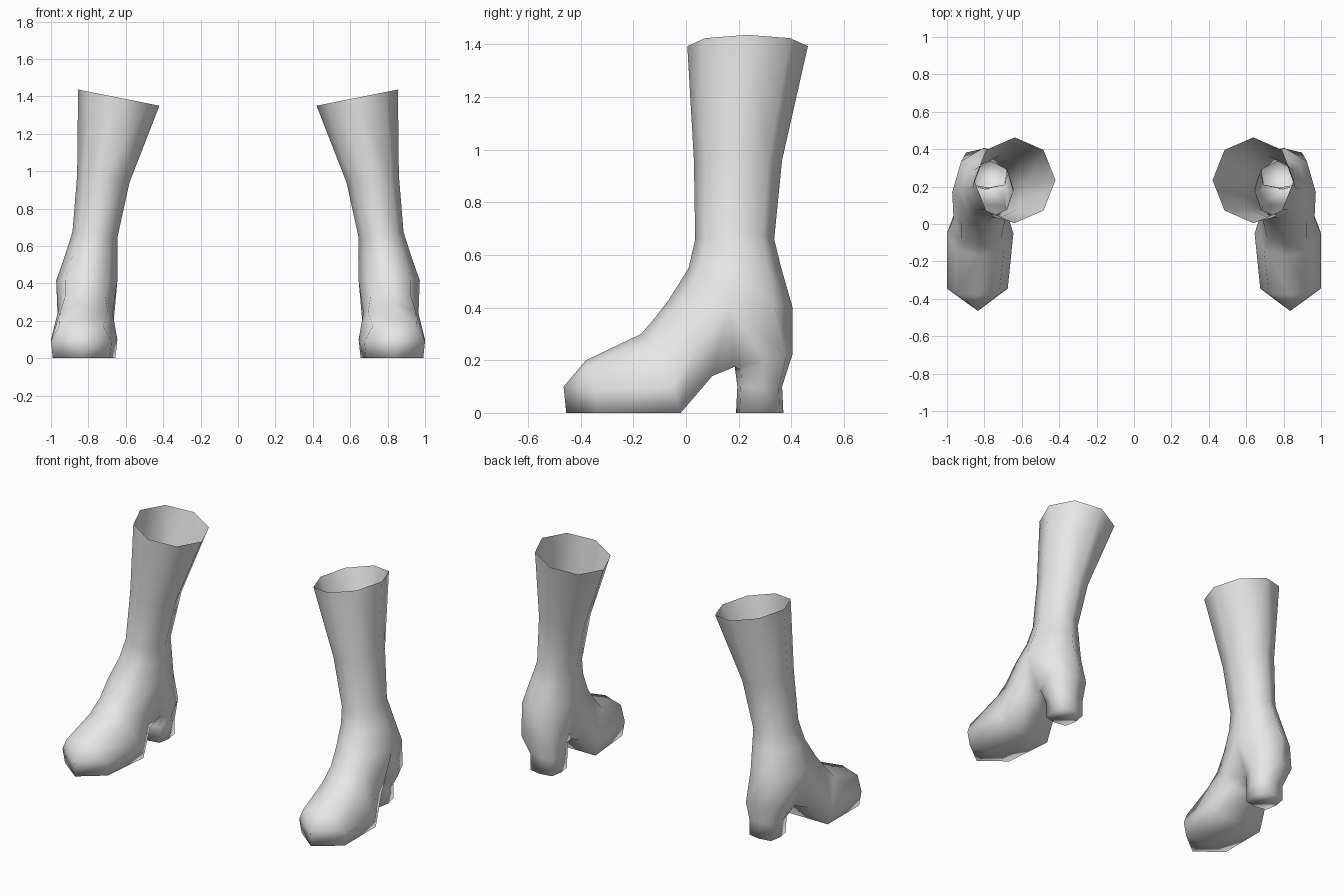
import bpy
import bmesh
import math

if "Cube" in bpy.data.objects:
    bpy.data.objects.remove(bpy.data.objects["Cube"])

leather = bpy.data.materials.new("light_grey_leather")
leather.diffuse_color = (0.8, 0.8, 0.8, 1)
leather.use_nodes = True
leather.node_tree.nodes["Principled BSDF"].inputs["Base Color"].default_value = leather.diffuse_color


def ring(bm, x0, x1, y0, y1, z, tilt_x=0.0, tilt_y=0.0, square=1.0):
    """Eight-sided level ring: 0 front, 2 outer, 4 back, 6 inner."""
    cx, rx, cy, ry = (x0 + x1) / 2, (x1 - x0) / 2, (y0 + y1) / 2, (y1 - y0) / 2
    out = []
    for k in range(8):
        a = k * math.pi / 4
        f = square if k % 2 else 1.0
        s, c = math.sin(a) * f, -math.cos(a) * f
        out.append(bm.verts.new((cx + rx * s, cy + ry * c, z + tilt_x * s + tilt_y * c)))
    return out


def foot_section(bm, top, mid, bottom, x0, x1, low=0.94):
    """Foot cross-section, domed above and flat below: 0 top, 2 outer, 4 sole, 6 inner."""
    cx, rx = (x0 + x1) / 2, (x1 - x0) / 2
    shoulder = [m + 0.75 * (t - m) for m, t in zip(mid, top)]
    rows = [(0, top), (0.72, shoulder), (1, mid), (low, bottom), (0, bottom),
            (-low, bottom), (-1, mid), (-0.72, shoulder)]
    return [bm.verts.new((cx + rx * s, y, z)) for s, (y, z) in rows]


def bridge(bm, a, b):
    for k in range(8):
        j = (k + 1) % 8
        bm.faces.new((a[k], a[j], b[j], b[k]))


def chain(bm, rings):
    for a, b in zip(rings, rings[1:]):
        bridge(bm, a, b)


def make_boot(name, side):
    bm = bmesh.new()
    # shaft, from the open rim down to the ankle
    shaft = [
        ring(bm, 0.42, 0.855, 0.005, 0.463, 1.393, 0.043),
        ring(bm, 0.58, 0.86, 0.03, 0.365, 0.96, 0.02),
        ring(bm, 0.645, 0.885, 0.035, 0.335, 0.66, 0.015),
        ring(bm, 0.645, 0.925, 0.01, 0.362, 0.55),
        ring(bm, 0.645, 0.972, -0.065, 0.405, 0.415, 0, -0.015),
    ]
    chain(bm, shaft)
    c = shaft[-1]
    # arch between foot and heel
    arch_out, arch_mid, arch_in = [bm.verts.new((x, 0.185, 0.175)) for x in (0.90, 0.79, 0.685)]

    # foot
    foot = [
        [c[0], c[1], c[2], arch_out, arch_mid, arch_in, c[6], c[7]],
        foot_section(bm, (-0.115, 0.365), (0.03, 0.24), (0.1, 0.14), 0.67, 0.965, 0.85),
        foot_section(bm, (-0.17, 0.30), (-0.05, 0.10), (-0.02, 0), 0.645, 1.0),
        foot_section(bm, (-0.38, 0.20), (-0.345, 0.09), (-0.335, 0), 0.675, 1.0),
    ]
    chain(bm, foot)
    # pointed toe
    f = foot[-1]
    tip = bm.verts.new((0.835, -0.465, 0.10))
    tip_low = bm.verts.new((0.835, -0.455, 0))
    for a, b in ((0, 1), (1, 2), (6, 7), (7, 0)):
        bm.faces.new((f[a], f[b], tip))
    bm.faces.new((f[2], f[3], tip_low, tip))
    bm.faces.new((f[5], f[6], tip, tip_low))
    bm.faces.new((f[3], f[4], tip_low))
    bm.faces.new((f[4], f[5], tip_low))

    # heel
    heel = [
        [arch_mid, arch_out, c[2], c[3], c[4], c[5], c[6], arch_in],
        ring(bm, 0.665, 0.925, 0.188, 0.405, 0.19, 0, 0.035, 1.12),
        ring(bm, 0.68, 0.87, 0.195, 0.365, 0.10, square=1.2),
        ring(bm, 0.685, 0.865, 0.19, 0.37, 0, square=1.2),
    ]
    chain(bm, heel)
    bm.faces.new(heel[-1])

    for v in bm.verts:
        v.co.x *= side
    bmesh.ops.recalc_face_normals(bm, faces=bm.faces)
    for face in bm.faces:
        face.smooth = True
    mesh = bpy.data.meshes.new(name)
    bm.to_mesh(mesh)
    bm.free()
    mesh.materials.append(leather)
    bpy.context.collection.objects.link(bpy.data.objects.new(name, mesh))


make_boot("right_boot", 1)
make_boot("left_boot", -1)
